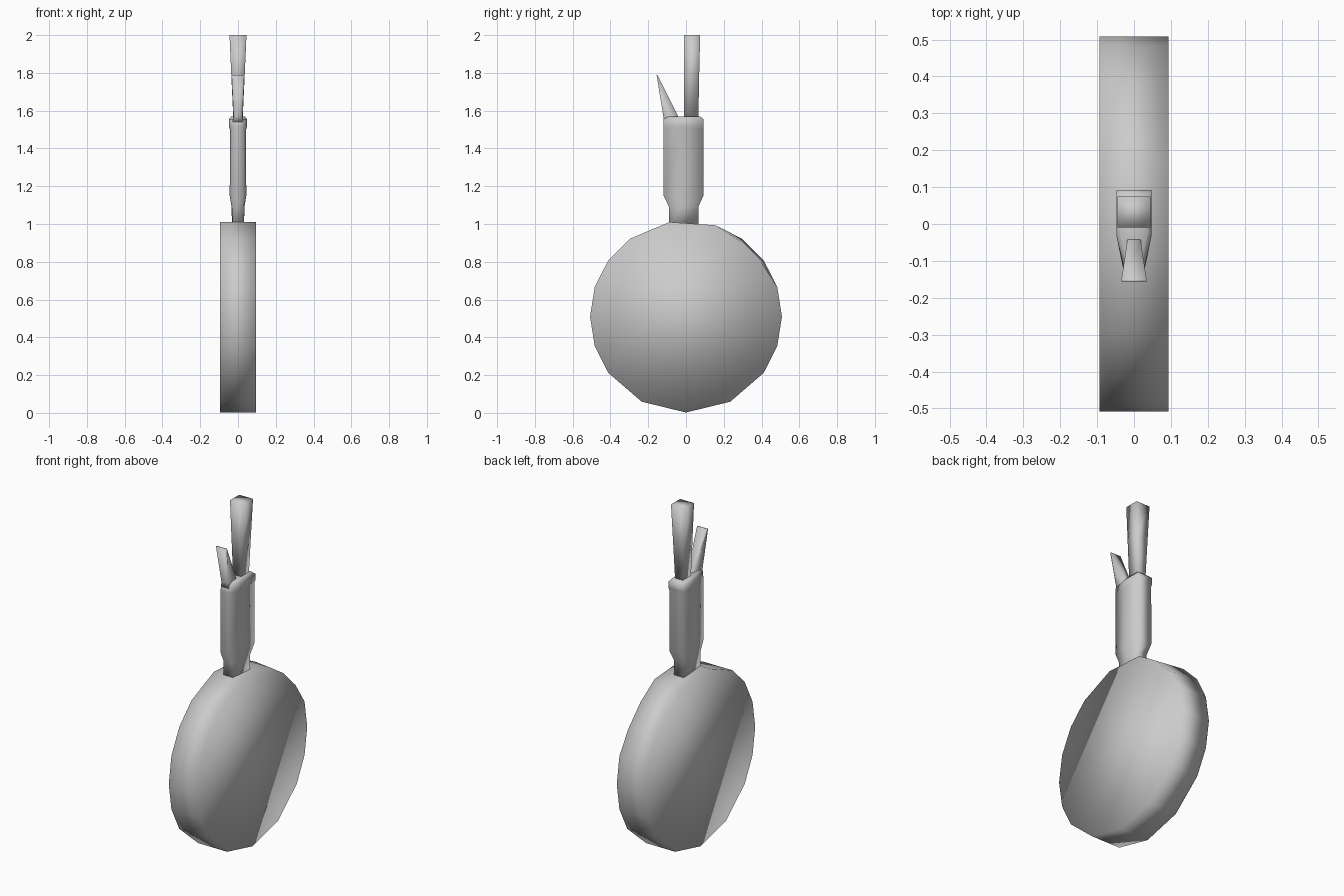
import bpy, bmesh, math

if "Cube" in bpy.data.objects:
    bpy.data.objects.remove(bpy.data.objects["Cube"])

grey = bpy.data.materials.new("plain grey")
grey.diffuse_color = (0.6, 0.6, 0.6, 1)
grey.use_nodes = True
grey.node_tree.nodes["Principled BSDF"].inputs["Base Color"].default_value = grey.diffuse_color


def loft(name, rings):
    """Join equal-length rings of points, cap both ends, shade smooth."""
    bm = bmesh.new()
    loops = [[bm.verts.new(p) for p in ring] for ring in rings]
    n = len(loops[0])
    for a, b in zip(loops, loops[1:]):
        for i in range(n):
            j = (i + 1) % n
            bm.faces.new((a[i], a[j], b[j], b[i]))
    bm.faces.new(loops[0])
    bm.faces.new(loops[-1])
    bmesh.ops.recalc_face_normals(bm, faces=bm.faces)
    for f in bm.faces:
        f.smooth = True
    me = bpy.data.meshes.new(name)
    bm.to_mesh(me)
    bm.free()
    me.materials.append(grey)
    ob = bpy.data.objects.new(name, me)
    bpy.context.collection.objects.link(ob)
    return ob


def box_ring(z, y0, y1, w0, w1):
    """Four-sided level ring, half width w0 at the front and w1 at the back."""
    return [(-w0, y0, z), (w0, y0, z), (w1, y1, z), (-w1, y1, z)]


def hex_ring(z, y0, y1, w0, w, dz=0.0):
    """Six-sided ring with a narrow front and a wide middle and back."""
    ym = y0 + 0.42 * (y1 - y0)
    return [(-w0, y0, z - dz), (w0, y0, z - dz), (w, ym, z),
            (w, y1, z), (-w, y1, z), (-w, ym, z)]


# Round head: thick disc with an uneven coarse rim
R, CZ = 0.508, 0.51
angles = [0, 18, 36, 54, 72, 100, 126, 144, 162, 180, 198, 216, 242.5, 270, 297.5, 324, 342]


def rim(x, flat):
    pts = []
    for a in angles:
        y, z = R * math.cos(math.radians(a)), CZ + R * math.sin(math.radians(a))
        if a in (36, 54) and flat:
            y, z = y - 0.012, z - 0.012
        pts.append((x, y, z))
    return pts


loft("round_head", [rim(-0.094, False), rim(0.094, True)])

# Neck and grip in one tapering body
loft("grip", [
    hex_ring(0.985, -0.09, 0.065, 0.03, 0.032),
    hex_ring(1.09, -0.09, 0.065, 0.03, 0.034),
    hex_ring(1.15, -0.118, 0.092, 0.03, 0.044),
    hex_ring(1.50, -0.118, 0.092, 0.03, 0.042),
    hex_ring(1.515, -0.118, 0.092, 0.03, 0.048),
    hex_ring(1.555, -0.118, 0.092, 0.028, 0.048),
    hex_ring(1.57, -0.09, 0.075, 0.022, 0.036),
])

# Tall upper shaft that widens towards its top
loft("upper_shaft", [
    box_ring(1.54, -0.01, 0.065, 0.024, 0.024),
    box_ring(1.80, -0.01, 0.07, 0.036, 0.036),
    box_ring(2.00, -0.01, 0.075, 0.045, 0.045),
])

# Short prong leaning forward to a flat thin tip
loft("front_prong", [
    box_ring(1.54, -0.118, -0.03, 0.024, 0.018),
    box_ring(1.57, -0.12, -0.042, 0.024, 0.018),
    box_ring(1.79, -0.156, -0.151, 0.034, 0.034),
])
